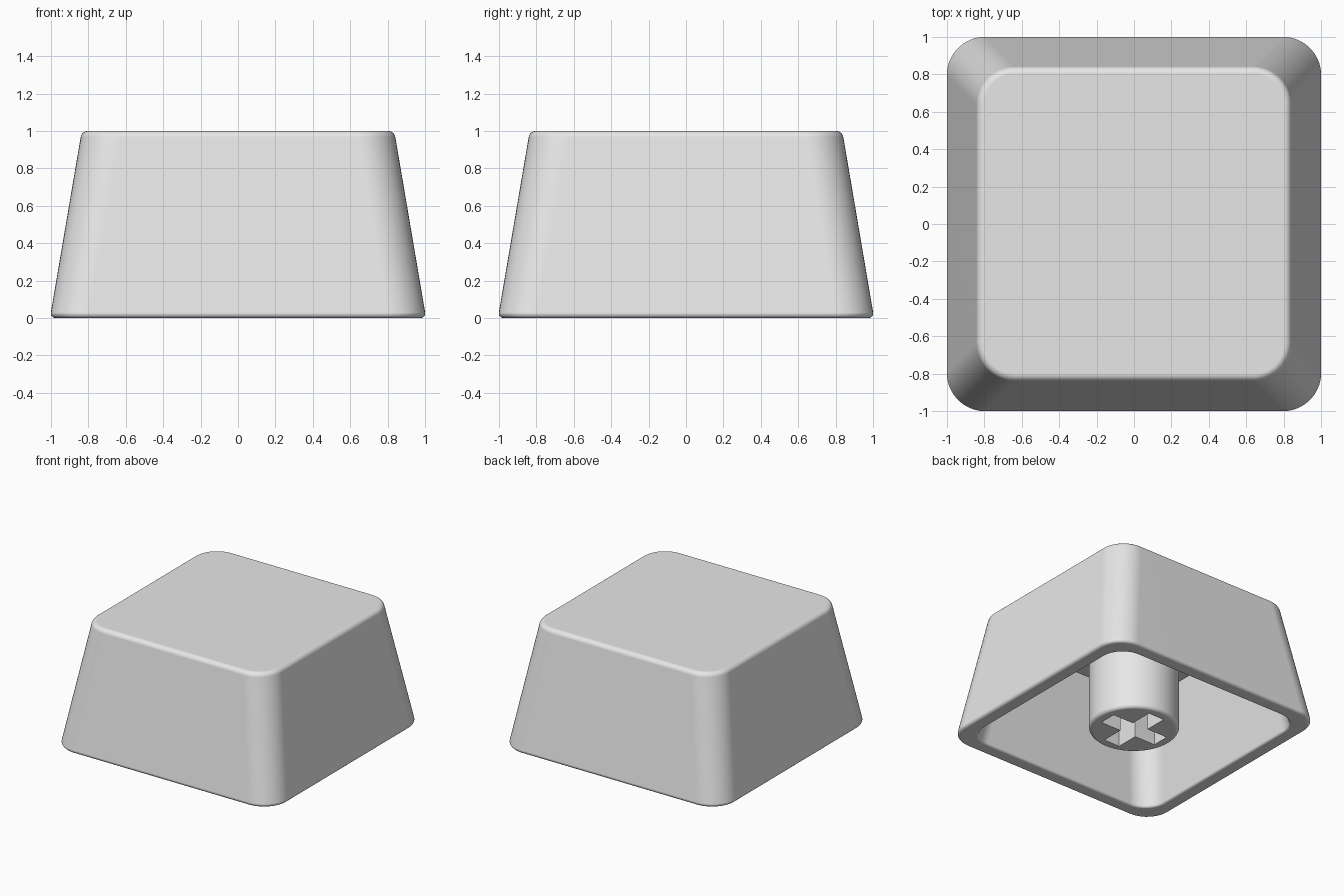
import bpy, bmesh, math

if "Cube" in bpy.data.objects:
    bpy.data.objects.remove(bpy.data.objects["Cube"])

SLOPE = 0.17                       # wall draft, inward per unit of height
PHI = math.atan(SLOPE)
HYP = math.hypot(1, SLOPE)

plastic = bpy.data.materials.new("grey_plastic")
plastic.diffuse_color = (0.8, 0.8, 0.8, 1)
plastic.use_nodes = True
plastic.node_tree.nodes["Principled BSDF"].inputs["Base Color"].default_value = plastic.diffuse_color


def make_object(name, bm):
    bmesh.ops.recalc_face_normals(bm, faces=bm.faces)
    mesh = bpy.data.meshes.new(name)
    bm.to_mesh(mesh)
    bm.free()
    mesh.materials.append(plastic)
    ob = bpy.data.objects.new(name, mesh)
    bpy.context.collection.objects.link(ob)
    return ob


def smooth(ob):
    bpy.ops.object.select_all(action='DESELECT')
    ob.select_set(True)
    bpy.context.view_layer.objects.active = ob
    bpy.ops.object.shade_smooth_by_angle(angle=math.radians(35))
    ob.modifiers.new("even_shading", 'WEIGHTED_NORMAL').keep_sharp = True


def loft(bm, rings):
    """Bridge point rings in order and cap both ends."""
    loops = [[bm.verts.new(p) for p in ring] for ring in rings]
    for a, b in zip(loops, loops[1:]):
        n = len(a)
        for i in range(n):
            j = (i + 1) % n
            bm.faces.new((a[i], a[j], b[j], b[i]))
    bm.faces.new(loops[0])
    bm.faces.new(loops[-1])


def rounded_square(half, radius, z, steps=10):
    pts = []
    for q in range(4):
        mid = math.pi / 4 + q * math.pi / 2
        cx = math.copysign(half - radius, math.cos(mid))
        cy = math.copysign(half - radius, math.sin(mid))
        for i in range(steps + 1):
            a = (q + i / steps) * math.pi / 2
            pts.append((cx + radius * math.cos(a), cy + radius * math.sin(a), z))
    return pts


def arc(c, z, b, a0, a1, radius, steps=6):
    """Edge rounding; the corner radius grows and shrinks with the outline."""
    rings = []
    for i in range(steps + 1):
        a = a0 + (a1 - a0) * i / steps
        off = b * math.cos(a)
        rings.append(rounded_square(c + off, radius + off, z + b * math.sin(a)))
    return rings


# Hollow cap: top edge, bottom outer edge, bottom inner edge, cavity ceiling
OUT, INN, CEIL = 1.0056, 0.883, 0.85
H = math.pi / 2
rings = arc(OUT - SLOPE * 0.96 - 0.04 * HYP, 0.96, 0.04, H, PHI, 0.165)
rings += arc(OUT - SLOPE * 0.025 - 0.025 * HYP, 0.025, 0.025, PHI, -H, 0.18)
rings += arc(INN - SLOPE * 0.02 + 0.02 * HYP, 0.02, 0.02, -H, -math.pi + PHI, 0.2)
rings.append(rounded_square(INN - SLOPE * CEIL, 0.18, CEIL))
bm = bmesh.new()
loft(bm, rings)
smooth(make_object("cap_shell", bm))

# Round stem with a softened lower edge
R, B, N = 0.34, 0.03, 64
profile = [(R - B + B * math.cos(a), B + B * math.sin(a))
           for a in (-H + H * i / 5 for i in range(6))] + [(R, CEIL + 0.02)]
bm = bmesh.new()
loft(bm, [[(r * math.cos(2 * math.pi * i / N), r * math.sin(2 * math.pi * i / N), z)
           for i in range(N)] for r, z in profile])
stem = make_object("stem", bm)

# Cross-shaped socket cut into the stem
L, W = 0.26, 0.072
quarter = [(L, -W), (L, W), (W, W)]
cross = []
for q in range(4):
    c, s = ((1, 0), (0, 1), (-1, 0), (0, -1))[q]
    cross += [(x * c - y * s, x * s + y * c) for x, y in quarter]
bm = bmesh.new()
loft(bm, [[(x, y, z) for x, y in cross] for z in (-0.1, 0.6)])
cutter = make_object("socket_cutter", bm)
cutter.hide_render = True

cut = stem.modifiers.new("socket", 'BOOLEAN')
cut.operation = 'DIFFERENCE'
cut.solver = 'EXACT'
cut.object = cutter
bpy.context.view_layer.objects.active = stem
bpy.ops.object.modifier_apply(modifier=cut.name)
bpy.data.objects.remove(cutter)
smooth(stem)
